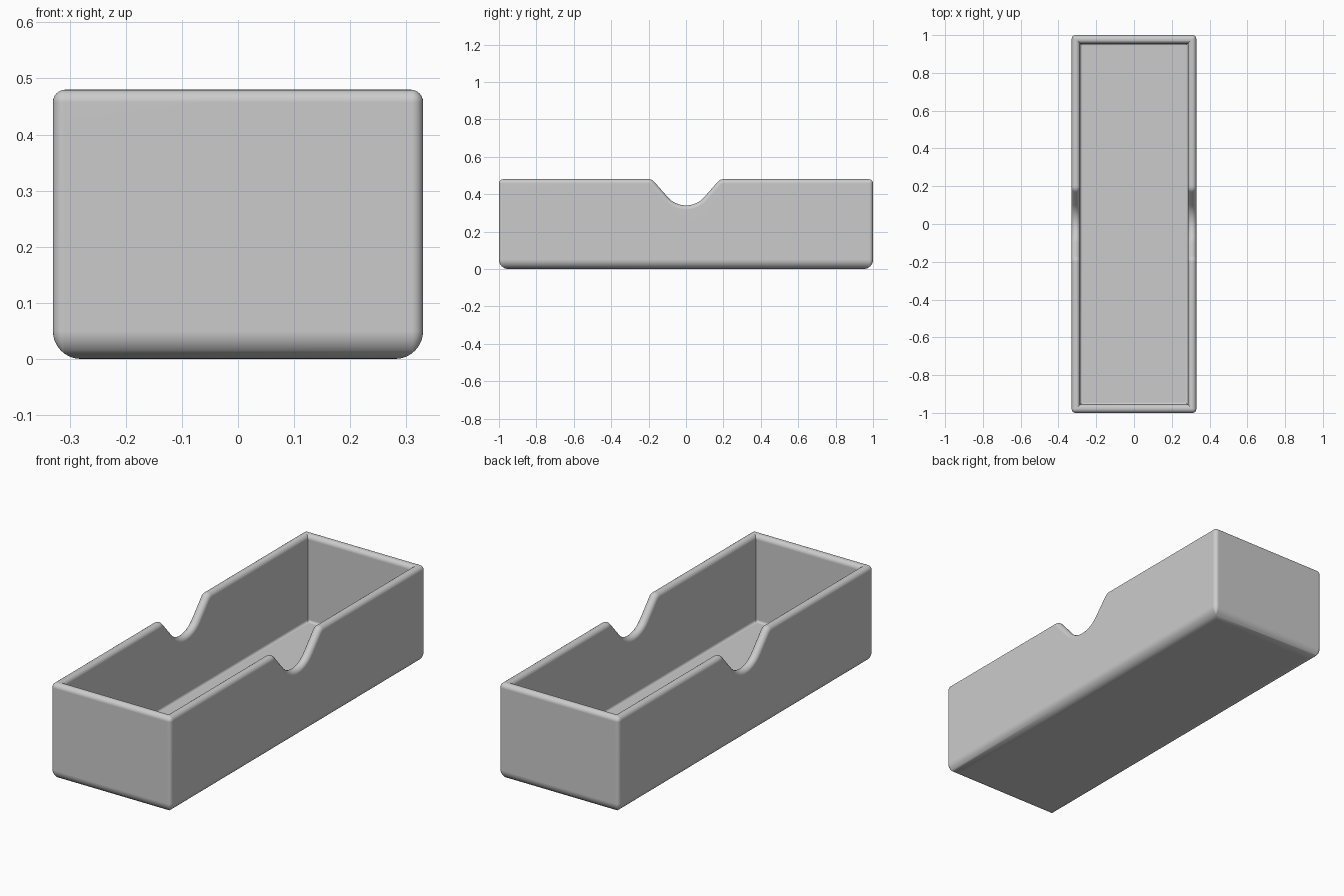
import bpy
import bmesh
from math import sin, cos, atan2, asin, hypot, pi

if "Cube" in bpy.data.objects:
    bpy.data.objects.remove(bpy.data.objects["Cube"], do_unlink=True)

# Main sizes
HALF_W, HALF_L, HEIGHT = 0.33, 1.0, 0.48
WALL, FLOOR = 0.045, 0.05
CORNER_R, BASE_R, FILLET_R = 0.02, 0.05, 0.012
RIM_R = WALL / 2


def notch_profile():
    """Finger notch along y: points (y, z, normal y, normal z) from -y to +y."""
    bowl_r, shoulder_r, reach, depth = 0.13, 0.04, 0.2, 0.14
    rise = depth - shoulder_r - bowl_r
    total = bowl_r + shoulder_r
    slope = asin(total / hypot(reach, rise)) - atan2(-rise, reach)
    half = []
    for i in range(9):
        a = slope * i / 8
        half.append((bowl_r * sin(a), HEIGHT - depth + bowl_r * (1 - cos(a)), -sin(a), cos(a)))
    for i in range(9):
        a = slope * (1 - i / 8)
        half.append((reach - shoulder_r * sin(a), HEIGHT - shoulder_r * (1 - cos(a)), -sin(a), cos(a)))
    mirrored = [(-y, z, -ny, nz) for y, z, ny, nz in reversed(half[1:])]
    return mirrored + half


NOTCH = notch_profile()


def ring(inset, drop=None, z=None):
    """Rounded rectangle loop, at a fixed height or at a drop below the rim."""
    pts = []
    radius = max(CORNER_R - inset, 0)
    edge = max(CORNER_R, inset)
    level = HEIGHT - drop if z is None else z

    def corner(sx, sy, start):
        for i in range(7):
            a = start + pi / 2 * i / 6
            pts.append((sx * (HALF_W - edge) + radius * cos(a),
                        sy * (HALF_L - edge) + radius * sin(a), level))

    def side(sx):
        for y, top, ny, nz in (NOTCH if sx > 0 else reversed(NOTCH)):
            if z is None:
                pts.append((sx * (HALF_W - inset), y - ny * drop, top - nz * drop))
            else:
                pts.append((sx * (HALF_W - inset), y, z))

    corner(1, -1, -pi / 2)
    side(1)
    corner(1, 1, 0)
    corner(-1, 1, pi / 2)
    side(-1)
    corner(-1, -1, pi)
    return pts


# Wall section from underside, up the outside, over the rim, down to the floor
rings = []
for i in range(9):
    a = pi / 2 * i / 8
    rings.append(ring(BASE_R * (1 - sin(a)), z=BASE_R * (1 - cos(a))))
for i in range(13):
    a = pi * i / 12
    rings.append(ring(RIM_R * (1 - cos(a)), drop=RIM_R * (1 - sin(a))))
for i in range(6):
    a = pi / 2 * i / 5
    rings.append(ring(WALL + FILLET_R * (1 - cos(a)), z=FLOOR + FILLET_R * (1 - sin(a))))

bm = bmesh.new()
loops = [[bm.verts.new(p) for p in r] for r in rings]
count = len(loops[0])
for low, high in zip(loops, loops[1:]):
    for i in range(count):
        j = (i + 1) % count
        bm.faces.new((low[i], low[j], high[j], high[i]))
bm.faces.new(list(reversed(loops[0])))
bm.faces.new(loops[-1])
bmesh.ops.remove_doubles(bm, verts=bm.verts[:], dist=0.00005)
bmesh.ops.recalc_face_normals(bm, faces=bm.faces[:])

mesh = bpy.data.meshes.new("tray")
bm.to_mesh(mesh)
bm.free()
tray = bpy.data.objects.new("tray", mesh)
bpy.context.collection.objects.link(tray)

# Plain grey plastic
grey = bpy.data.materials.new("light_grey")
grey.use_nodes = True
colour = (0.6, 0.6, 0.6, 1)
grey.diffuse_color = colour
grey.node_tree.nodes["Principled BSDF"].inputs["Base Color"].default_value = colour
mesh.materials.append(grey)

# Smooth fillets, flat panels
bpy.context.view_layer.objects.active = tray
tray.select_set(True)
bpy.ops.object.shade_smooth_by_angle(angle=pi / 6)
weighted = tray.modifiers.new("panel_normals", "WEIGHTED_NORMAL")
weighted.keep_sharp = True
